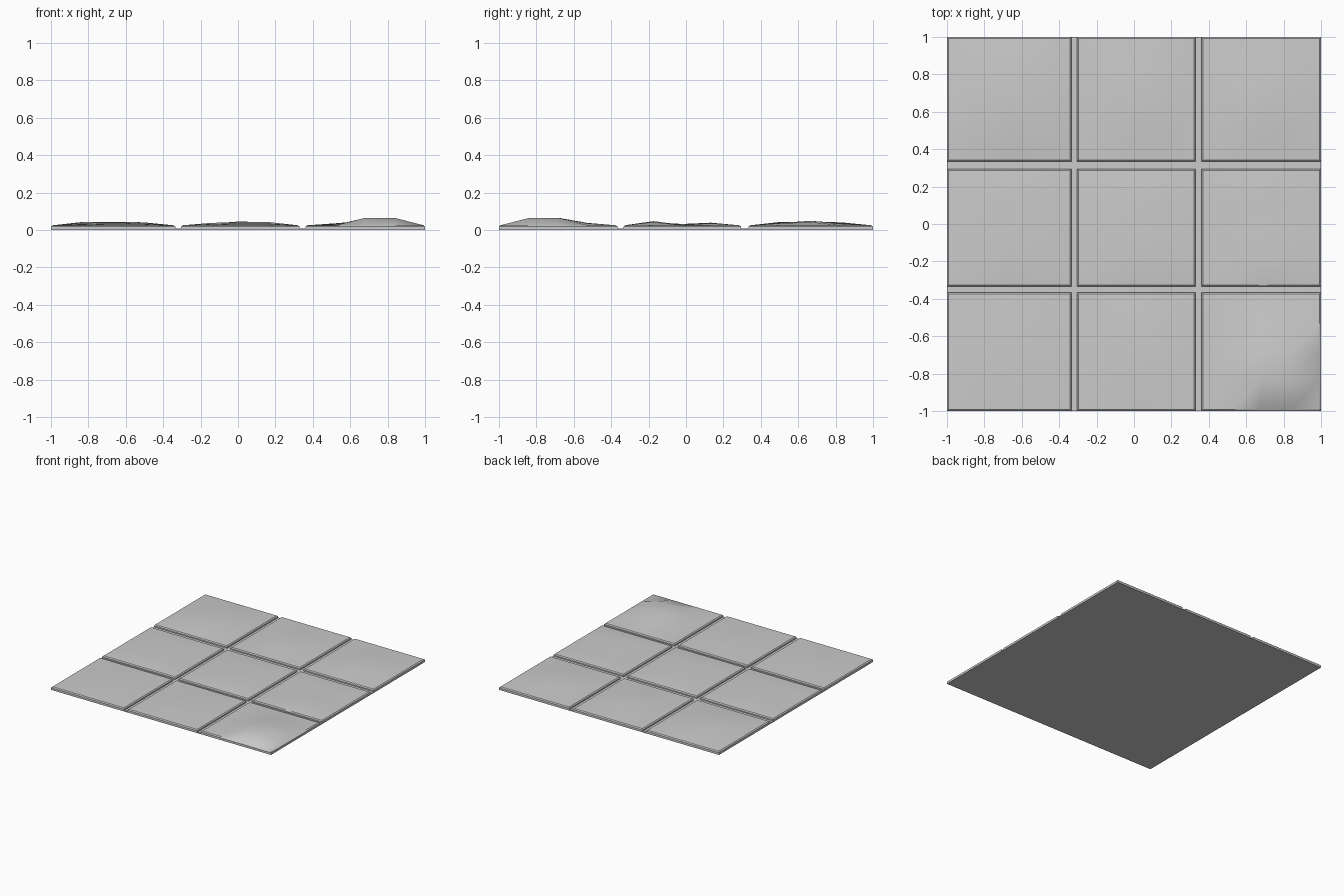
import bpy, bmesh, math

if "Cube" in bpy.data.objects:
    bpy.data.objects.remove(bpy.data.objects["Cube"])

stone = bpy.data.materials.new("stone_grey")
stone.diffuse_color = (0.6, 0.6, 0.6, 1)
stone.use_nodes = True
stone.node_tree.nodes["Principled BSDF"].inputs["Base Color"].default_value = stone.diffuse_color


def finish(bm, name, smooth=False):
    bmesh.ops.recalc_face_normals(bm, faces=bm.faces)
    me = bpy.data.meshes.new(name)
    bm.to_mesh(me)
    bm.free()
    me.materials.append(stone)
    ob = bpy.data.objects.new(name, me)
    bpy.context.collection.objects.link(ob)
    if smooth:
        bpy.context.view_layer.objects.active = ob
        ob.select_set(True)
        bpy.ops.object.shade_smooth_by_angle(angle=math.radians(30))
        ob.select_set(False)
    return ob


# Thin mortar bed under all tiles
bm = bmesh.new()
bmesh.ops.create_cube(bm, size=1)
for v in bm.verts:
    v.co = (v.co.x * 2, v.co.y * 2, (v.co.z + 0.5) * 0.008)
finish(bm, "mortar_bed")

XS = [(-1, -0.335), (-0.305, 0.33), (0.36, 1)]
YS = [(-1, -0.365), (-0.335, 0.295), (0.335, 1)]
RIM = 0.025

# Worn height of the 3x3 inner points of each tile (mm-like units / 1000),
# rows listed front to back
WEAR = {
    (0, 0): [30, 32, 31, 32, 35, 32, 30, 32, 30],
    (1, 0): [31, 33, 32, 32, 36, 34, 31, 33, 31],
    (2, 0): [27, 65, 65, 27, 65, 64, 30, 38, 36],
    (0, 1): [38, 40, 37, 30, 30, 29, 36, 38, 36],
    (1, 1): [38, 42, 42, 31, 32, 31, 37, 39, 38],
    (2, 1): [34, 47, 43, 26, 27, 27, 33, 38, 36],
    (0, 2): [42, 43, 41, 43, 44, 41, 40, 41, 38],
    (1, 2): [32, 36, 34, 34, 46, 38, 32, 35, 32],
    (2, 2): [34, 38, 36, 36, 49, 42, 32, 36, 33],
}


# Stone tile: uneven top, small bevelled rim, straight sides
def tile(i, j):
    (x0, x1), (y0, y1) = XS[i], YS[j]
    inner = WEAR[i, j]
    bev = 0.008
    n = 5
    bm = bmesh.new()

    def layer(inset, z):
        return [[bm.verts.new((x0 + inset + (x1 - x0 - 2 * inset) * a / 4,
                               y0 + inset + (y1 - y0 - 2 * inset) * b / 4,
                               z)) for a in range(n)] for b in range(n)]

    top = layer(bev, RIM)
    for b in range(3):
        for a in range(3):
            top[b + 1][a + 1].co.z = inner[b * 3 + a] / 1000
    for b in range(4):
        for a in range(4):
            bm.faces.new((top[b][a], top[b][a + 1], top[b + 1][a + 1], top[b + 1][a]))

    def ring(g):
        return ([g[0][a] for a in range(4)] + [g[b][4] for b in range(4)]
                + [g[4][a] for a in range(4, 0, -1)] + [g[b][0] for b in range(4, 0, -1)])

    upper = ring(top)
    for inset, z in ((0, 0.018), (0, 0.006)):
        g = layer(inset, z)
        lower = ring(g)
        for k in range(16):
            m = (k + 1) % 16
            bm.faces.new((upper[k], lower[k], lower[m], upper[m]))
        upper = lower
        for b in range(1, 4):
            for a in range(1, 4):
                bm.verts.remove(g[b][a])
    bm.faces.new(upper)
    finish(bm, f"stone_tile_{i}_{j}", True)


for i in range(3):
    for j in range(3):
        tile(i, j)
